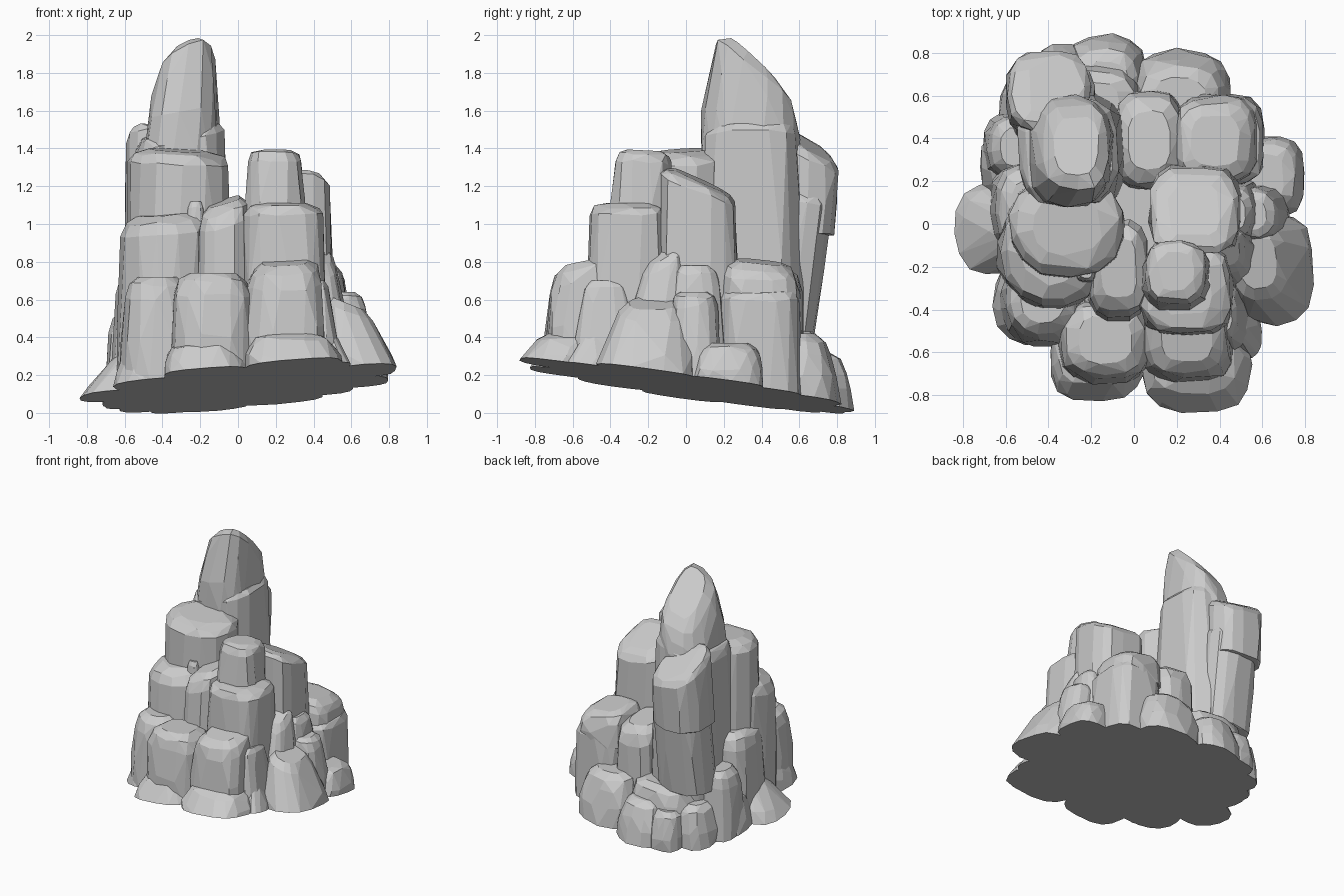
import bpy, bmesh, math, random

if "Cube" in bpy.data.objects:
    bpy.data.objects.remove(bpy.data.objects["Cube"])

stone = bpy.data.materials.new("grey_stone")
stone.use_nodes = True
GREY = (0.6, 0.6, 0.6, 1)
stone.diffuse_color = GREY
stone.node_tree.nodes["Principled BSDF"].inputs["Base Color"].default_value = GREY
rng = random.Random(7)
SIDES = 14


def ground(x, y):
    """Height of the slanted flat underside."""
    return 0.14 + 0.08 * x - 0.135 * y


def rock(name, x, y, top, bottom=None, taper=0.88, lean=(0, 0), slope=(0, 0),
         rounding=0.12, square=0.75, bulge=0.02):
    """Faceted boulder: hull of jittered rounded-square rings with a sloping top."""
    cx, cy = sum(x) / 2, sum(y) / 2
    rx, ry = (x[1] - x[0]) / 2, (y[1] - y[0]) / 2
    base = ground(cx, cy) if bottom is None else bottom
    height = top - base
    soft = min(rounding, height * 0.45)
    shoulder = 1 - soft / height
    rings = [(0, 1), (shoulder * 0.5, 1 + (taper - 1) * 0.3 + bulge), (shoulder, taper + bulge),
             (1 - soft * 0.35 / height, taper * 0.9), (1, taper * 0.62)]
    bm = bmesh.new()
    for level, scale in rings:
        turn = rng.uniform(0, 0.3)
        for i in range(SIDES):
            a = math.tau * i / SIDES + turn
            c, s = math.cos(a), math.sin(a)
            wobble = scale * rng.uniform(0.96, 1.03)
            dx = math.copysign(abs(c) ** square, c) * rx * wobble
            dy = math.copysign(abs(s) ** square, s) * ry * wobble
            px, py = cx + dx + lean[0] * level, cy + dy + lean[1] * level
            pz = base + height * level + level * (slope[0] * dx + slope[1] * dy)
            if level == 0 and bottom is None:
                pz = ground(px, py)
            elif level < 1:
                pz += rng.uniform(-0.012, 0.012)
            bm.verts.new((px, py, pz))
    hull = bmesh.ops.convex_hull(bm, input=bm.verts)
    loose = {v for v in hull["geom_interior"] + hull["geom_unused"] if isinstance(v, bmesh.types.BMVert)}
    bmesh.ops.delete(bm, geom=list(loose), context='VERTS')
    bmesh.ops.dissolve_limit(bm, angle_limit=math.radians(7), verts=bm.verts, edges=bm.edges)
    bmesh.ops.recalc_face_normals(bm, faces=bm.faces)
    mesh = bpy.data.meshes.new(name)
    bm.to_mesh(mesh)
    bm.free()
    mesh.materials.append(stone)
    obj = bpy.data.objects.new(name, mesh)
    bpy.context.collection.objects.link(obj)


# Tall spire and the columns behind and beneath it
rock("spire_cap", (-.5, -.1), (.07, .6), 1.84, 1.38, taper=.86, lean=(.03, .03), slope=(.4, -.95),
     rounding=.17, bulge=.02)
rock("spire_column", (-.52, -.02), (.07, .62), 1.51, taper=.92, lean=(-.04, 0), slope=(.25, .05),
     rounding=.07, square=.65)
rock("back_column_cap", (-.6, -.2), (.4, .79), 1.44, .95, taper=.95, lean=(0, .03), slope=(-.2, -.6),
     rounding=.05, square=.7)
rock("back_column", (-.58, -.18), (.34, .68), 1.2, .4, taper=.97, lean=(0, .1), slope=(0, -.3), rounding=.08)

# Upper columns
rock("left_column", (-.6, -.04), (-.26, .22), 1.39, taper=.95, lean=(.01, .01), slope=(-.06, .06),
     rounding=.07, square=.9)
rock("right_pillar_cap", (.03, .36), (-.43, -.09), 1.39, .9, taper=.86, lean=(0, .04), slope=(0, -.05), rounding=.06)
rock("right_pillar", (.03, .47), (-.54, -.1), 1.11, taper=.94, lean=(-.01, .02), rounding=.06, square=.65)
rock("right_slanted_column", (.08, .52), (-.14, .29), 1.235, taper=.92, lean=(-.02, -.01), slope=(-.08, -.45),
     rounding=.05, square=.6)

# Middle tier
rock("left_shoulder", (-.64, -.14), (-.42, .14), 1.06, taper=.95, lean=(.01, .02), slope=(.1, .1),
     rounding=.1, square=.95)
rock("middle_shoulder", (-.23, .07), (-.49, 0), 1.12, taper=.92, lean=(.01, .04), slope=(.3, .1), square=.65)
rock("wedge_stone", (-.28, -.17), (-.28, -.16), 1.12, .9)
rock("left_side_stone", (-.68, -.3), (-.14, .3), .74, taper=.92, lean=(.02, 0))
rock("left_back_stone", (-.71, -.42), (.2, .52), .54, taper=.9, lean=(.02, 0))
rock("right_back_block", (.2, .61), (.17, .61), .66, taper=.96, rounding=.06, square=.65)
rock("right_back_block_cap", (.18, .58), (.18, .6), .8, .55, taper=.93, slope=(-.1, -.1), rounding=.08, square=.65)
rock("back_block", (-.1, .24), (.15, .63), .78, taper=.93, slope=(0, -.1), square=.65)
rock("right_side_block", (.35, .62), (-.12, .22), .78, taper=.78, lean=(-.03, 0))
rock("right_side_fin", (.36, .62), (-.38, -.02), .84, taper=.65, lean=(-.05, .08), slope=(-.5, .6))

# Lower front tier
rock("lower_front_left", (-.63, -.24), (-.58, -.16), .72, taper=.87, lean=(.01, .02), bulge=.04, square=.9)
rock("lower_front_middle", (-.36, .09), (-.75, -.35), .74, taper=.9, lean=(0, .01), bulge=.03, square=.7)
rock("lower_front_right", (.04, .47), (-.75, -.35), .8, taper=.9, lean=(-.01, .02), slope=(.05, .2), square=.65)
rock("lower_right_corner", (.36, .55), (-.6, -.25), .7, taper=.72, lean=(-.04, 0))

# Foot boulders around the edge
rock("foot_front_left", (-.4, .05), (-.83, -.45), .37, taper=.86, lean=(0, .04), bulge=.03)
rock("foot_front_right", (.03, .55), (-.88, -.48), .42, taper=.86, lean=(-.01, .05), bulge=.03)
rock("foot_left_corner", (-.66, -.3), (-.57, -.15), .38, taper=.87, lean=(.03, .02), square=.9)
rock("foot_left", (-.84, -.5), (-.24, .2), .33, taper=.55, lean=(.09, 0), slope=(.4, 0), square=.95)
rock("foot_left_back", (-.72, -.42), (.1, .44), .33, taper=.85, lean=(.02, 0))
rock("foot_back_left", (-.63, -.26), (.34, .72), .32, taper=.88)
rock("foot_back_corner", (-.47, -.2), (.5, .84), .28, taper=.88, bulge=.03)
rock("foot_back", (-.32, .06), (.45, .89), .32, taper=.88, lean=(0, -.03), bulge=.03)
rock("foot_back_inner", (-.5, .06), (.36, .76), .43, taper=.88)
rock("foot_back_right", (-.02, .45), (.38, .82), .42, taper=.85, lean=(0, -.03), bulge=.03)
rock("foot_right_back", (.45, .8), (.03, .41), .37, taper=.9, lean=(-.02, 0), rounding=.07, square=.65)
rock("foot_right", (.46, .84), (-.47, .05), .58, taper=.75, lean=(-.07, .03), slope=(-.4, 0), rounding=.16, bulge=.04)
rock("foot_right_sliver", (.44, .6), (-.63, -.4), .42, taper=.6, lean=(-.04, .03))
rock("foot_right_inner", (.4, .73), (-.1, .19), .64, taper=.82, lean=(-.03, 0), rounding=.08)

# Hidden core closing the gaps between the boulders
rock("core", (-.5, .5), (-.5, .5), .55, taper=.9)
